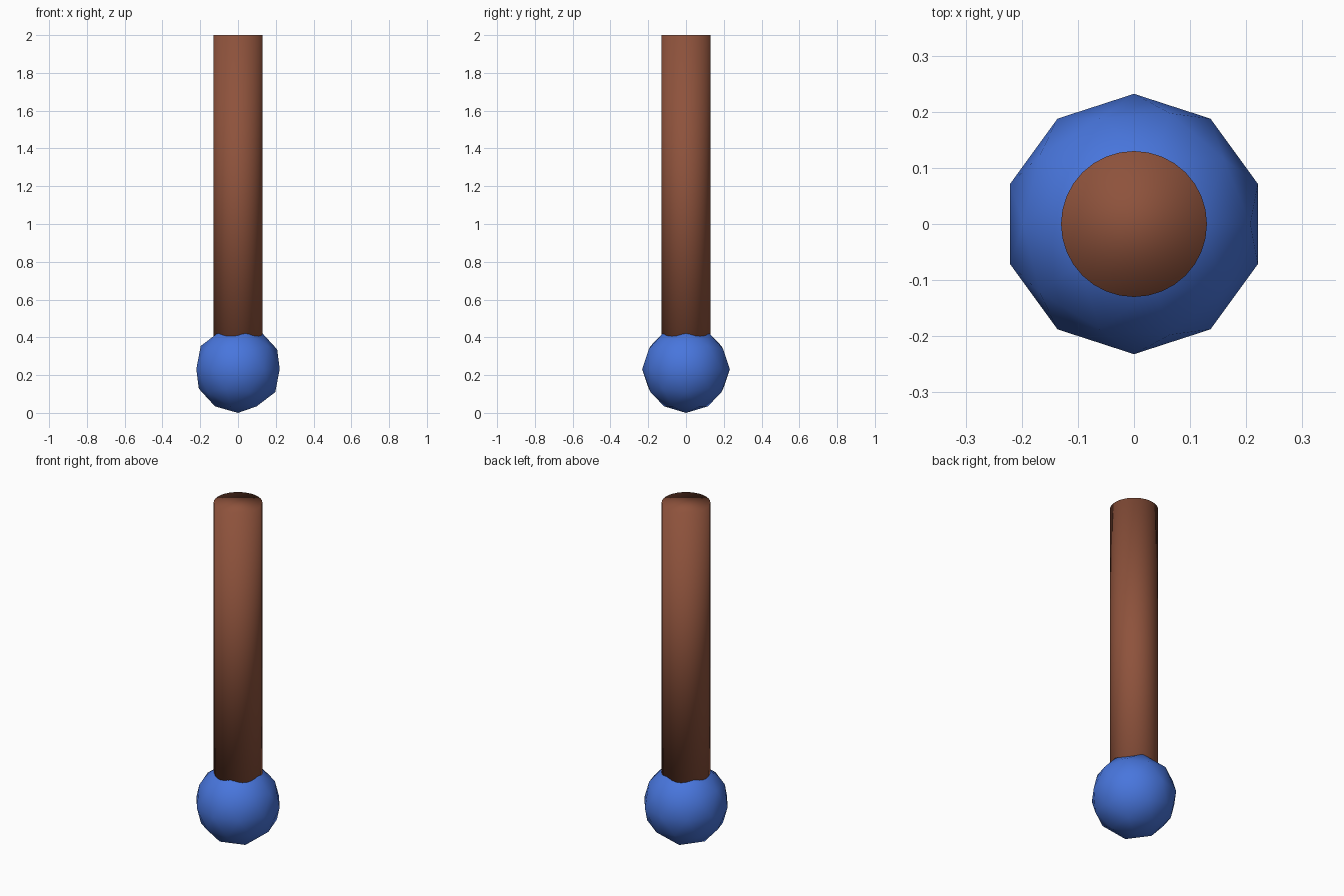
import bpy

if "Cube" in bpy.data.objects:
    bpy.data.objects.remove(bpy.data.objects["Cube"])


def finish(name, color):
    """Name, smooth and colour the object just added."""
    obj = bpy.context.object
    obj.name = name
    bpy.ops.object.shade_smooth()
    mat = bpy.data.materials.new(name + "_material")
    mat.diffuse_color = (*color, 1)
    mat.use_nodes = True
    mat.node_tree.nodes["Principled BSDF"].inputs["Base Color"].default_value = mat.diffuse_color
    obj.data.materials.append(mat)
    return obj


BALL_R = 0.232
ROD_R = 0.13
ROD_BOTTOM, ROD_TOP = 0.25, 2.0

# low-poly ball at the foot
bpy.ops.mesh.primitive_ico_sphere_add(subdivisions=2, radius=BALL_R,
                                      location=(0, 0, BALL_R))
finish("ball", (0.065, 0.18, 0.72))

# round rod, its lower end sunk into the ball
bpy.ops.mesh.primitive_cylinder_add(vertices=32, radius=ROD_R,
                                    depth=ROD_TOP - ROD_BOTTOM,
                                    location=(0, 0, (ROD_TOP + ROD_BOTTOM) / 2))
finish("rod", (0.27, 0.085, 0.045))
